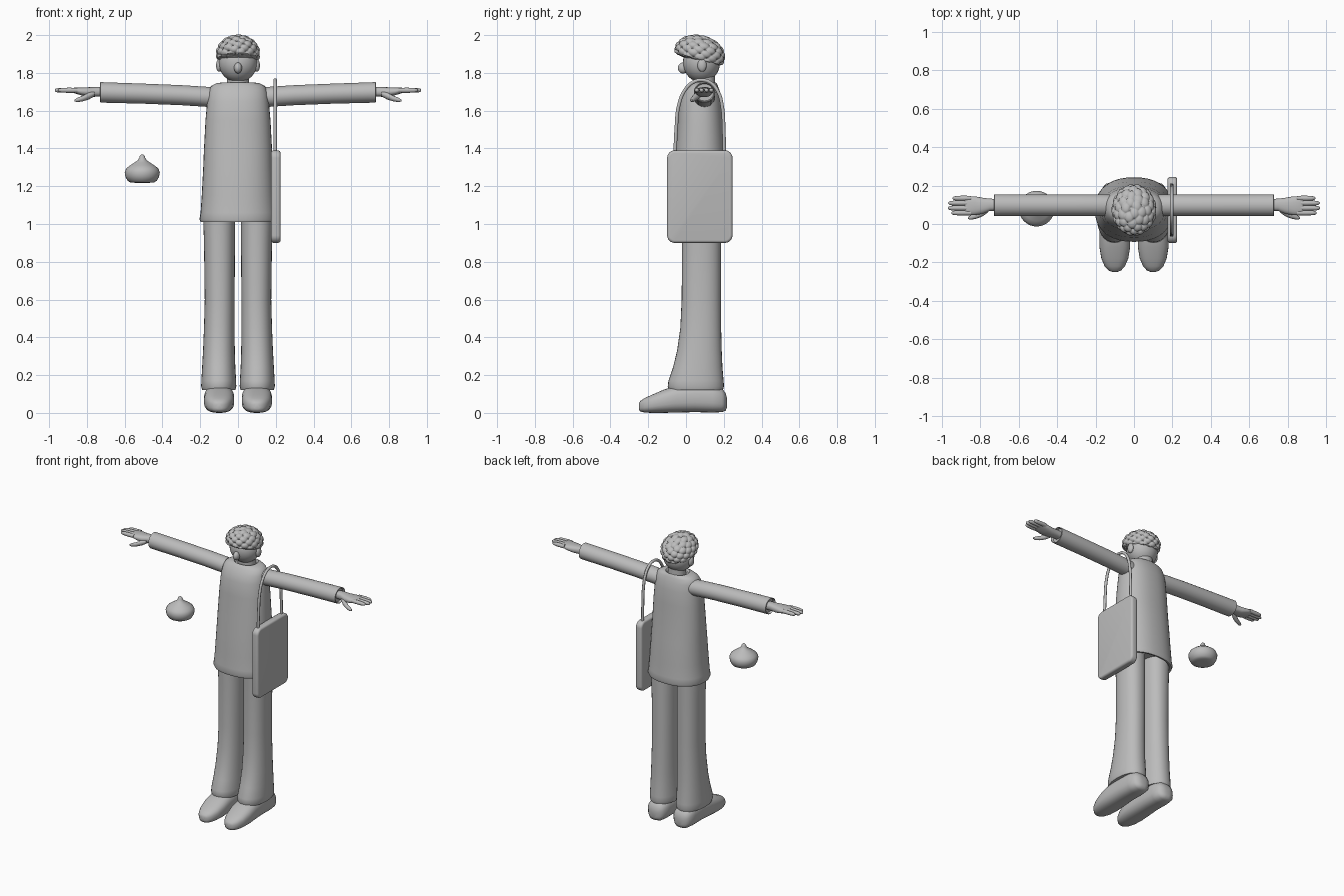
import bpy, bmesh, math
from mathutils import Vector, Matrix

if "Cube" in bpy.data.objects:
    bpy.data.objects.remove(bpy.data.objects["Cube"])

gray = bpy.data.materials.new("plain_gray")
gray.diffuse_color = (0.5, 0.5, 0.5, 1)
gray.use_nodes = True
gray.node_tree.nodes["Principled BSDF"].inputs["Base Color"].default_value = gray.diffuse_color


def finish(name, bm, angle=50):
    bmesh.ops.recalc_face_normals(bm, faces=bm.faces)
    mesh = bpy.data.meshes.new(name)
    bm.to_mesh(mesh)
    bm.free()
    ob = bpy.data.objects.new(name, mesh)
    bpy.context.collection.objects.link(ob)
    mesh.materials.append(gray)
    bpy.ops.object.select_all(action='DESELECT')
    ob.select_set(True)
    bpy.context.view_layer.objects.active = ob
    bpy.ops.object.shade_smooth_by_angle(angle=math.radians(angle))
    return ob


def add_loft(bm, rings, axis, n=32, power=2.0):
    """Rings are (centre, half size a, half size b) across the given axis."""
    loops = []
    for c, a, b in rings:
        loop = []
        for i in range(n):
            t = 2 * math.pi * i / n
            u, v = math.cos(t), math.sin(t)
            u = math.copysign(abs(u) ** (2 / power), u) * a
            v = math.copysign(abs(v) ** (2 / power), v) * b
            off = {'x': (0, u, v), 'y': (u, 0, v), 'z': (u, v, 0)}[axis]
            loop.append(bm.verts.new(Vector(c) + Vector(off)))
        loops.append(loop)
    for l1, l2 in zip(loops, loops[1:]):
        for i in range(n):
            j = (i + 1) % n
            bm.faces.new((l1[i], l1[j], l2[j], l2[i]))
    bm.faces.new(loops[0])
    bm.faces.new(loops[-1])


def loft(name, rings, axis, n=32, power=2.0):
    bm = bmesh.new()
    add_loft(bm, rings, axis, n, power)
    return finish(name, bm)


def ball(name, centre, size):
    bm = bmesh.new()
    bmesh.ops.create_uvsphere(bm, u_segments=32, v_segments=20, radius=1)
    bmesh.ops.transform(bm, matrix=Matrix.Translation(centre) @ Matrix.Diagonal((*size, 1)), verts=bm.verts)
    return finish(name, bm)


# Long loose top with an inward hem and rounded shoulders
torso = [(1.06, .075, .16, .12), (1.012, .075, .185, .15), (1.01, .075, .198, .163),
         (1.025, .075, .204, .168), (1.06, .075, .198, .164), (1.15, .075, .192, .157),
         (1.3, .075, .184, .145), (1.4, .075, .180, .133), (1.55, .077, .172, .122),
         (1.65, .078, .163, .113), (1.70, .082, .155, .098), (1.73, .087, .143, .082),
         (1.745, .09, .115, .072), (1.75, .092, .078, .066), (1.735, .092, .068, .058)]
loft("top_body", [((0, y, z), a, b) for z, y, a, b in torso], 'z', 40, 2.3)

for s, side in ((-1, "right"), (1, "left")):
    # Sleeve with a hollow cuff
    sleeve = [(.10, 1.667, .05), (.16, 1.673, .053), (.30, 1.682, .053), (.5, 1.69, .053),
              (.70, 1.696, .054), (.728, 1.697, .054), (.73, 1.697, .050), (.715, 1.697, .045)]
    loft(side + "_sleeve", [((s * x, .098, z), r + .003, r) for x, z, r in sleeve], 'x')

    # Hand: palm, four fingers and thumb
    bm = bmesh.new()
    palm = [(.70, .10, 1.70, .030, .026), (.75, .10, 1.70, .032, .026), (.79, .095, 1.698, .042, .026),
            (.83, .095, 1.702, .049, .021), (.865, .095, 1.707, .048, .015), (.88, .095, 1.708, .042, .010)]
    add_loft(bm, [((s * x, y, z), a, b) for x, y, z, a, b in palm], 'x', 20, 2.4)
    for y, tip in ((.134, .945), (.109, .968), (.083, .97), (.058, .952)):
        finger = [(.85, .013), (.90, .0135), (tip - .02, .012), (tip - .006, .009), (tip, .003)]
        add_loft(bm, [((s * x, y, 1.708), r, r) for x, r in finger], 'x', 12)
    thumb = [(.76, .075, 1.69, .014), (.79, .058, 1.678, .019), (.82, .043, 1.665, .015),
             (.85, .034, 1.657, .012), (.865, .031, 1.654, .005)]
    add_loft(bm, [((s * x, y, z), r, r) for x, y, z, r in thumb], 'x', 12)
    finish(side + "_hand", bm)

    # Flared trouser leg
    leg = [(1.06, .10, .08, .085, .105), (.9, .098, .082, .082, .103), (.6, .097, .081, .079, .104),
           (.45, .099, .078, .081, .108), (.33, .101, .071, .084, .118), (.24, .102, .062, .088, .131),
           (.17, .102, .053, .092, .146), (.14, .102, .052, .093, .149), (.122, .102, .053, .088, .143),
           (.125, .102, .055, .07, .12)]
    loft(side + "_trouser_leg", [((s * x, y, z), a, b) for z, x, y, a, b in leg], 'z', 32, 2.2)

    # Slip-on shoe with a tapered toe
    shoe = [(-.25, .012, .02, .05), (-.243, .032, .008, .062), (-.22, .053, .002, .078),
            (-.18, .070, 0, .096), (-.12, .080, 0, .122), (-.05, .080, .002, .145),
            (.05, .074, .004, .155), (.14, .073, .002, .15), (.19, .064, .004, .13),
            (.21, .045, .012, .105), (.217, .018, .03, .075)]
    loft(side + "_shoe", [((s * .1, y, (lo + hi) / 2), w, (hi - lo) / 2) for y, w, lo, hi in shoe], 'y', 28, 2.6)

    ball(side + "_ear", (s * .1, .085, 1.84), (.016, .024, .034))

# Neck, head and nose
loft("neck", [((0, .10, 1.70), .062, .058), ((0, .098, 1.76), .058, .055), ((0, .095, 1.83), .06, .06)], 'z')
ball("head", (0, .082, 1.855), (.102, .098, .105))
ball("nose", (0, -.016, 1.826), (.021, .027, .029))

# Curly hair: a tilted cap swollen into rounded curls
N = 90
curls = []
for i in range(N):
    z = 1 - 2 * (i + .5) / N
    r, t = math.sqrt(1 - z * z), i * math.pi * (3 - math.sqrt(5))
    curls.append(Vector((r * math.cos(t), r * math.sin(t), z)))
bm = bmesh.new()
bmesh.ops.create_icosphere(bm, subdivisions=6, radius=1)
for v in bm.verts:
    d = min((v.co - c).length for c in curls)
    swell = .86 + .14 * math.sqrt(max(0, 1 - (d / .24) ** 2))
    v.co = v.co * swell
    v.co = Vector((v.co.x * .118, v.co.y * .138, v.co.z * .098))
    if v.co.z < -.03:
        v.co.z = -.03 + (v.co.z + .03) * .25
place = Matrix.Translation((0, .073, 1.903)) @ Matrix.Rotation(math.radians(-15), 4, 'X')
bmesh.ops.transform(bm, matrix=place, verts=bm.verts)
finish("curly_hair", bm, 80)

# Flat shoulder bag: rounded corners first, then softened rims
bm = bmesh.new()
bmesh.ops.create_cube(bm, size=1)
bmesh.ops.transform(bm, matrix=Matrix.Translation((.2, .073, 1.145)) @ Matrix.Diagonal((.05, .346, .49, 1)), verts=bm.verts)
corners = [e for e in bm.edges if abs(e.verts[0].co.x - e.verts[1].co.x) > .01]
bmesh.ops.bevel(bm, geom=corners, offset=.04, segments=6, profile=.5, affect='EDGES')
rims = [e for e in bm.edges if abs(e.verts[0].co.x - e.verts[1].co.x) < .001]
bmesh.ops.bevel(bm, geom=rims, offset=.014, segments=4, profile=.5, affect='EDGES')
finish("shoulder_bag", bm)

# Bag strap looping over the shoulder
path = [(-.058, 1.37), (-.052, 1.5), (-.038, 1.63), (-.005, 1.71), (.04, 1.752), (.085, 1.762),
        (.13, 1.748), (.17, 1.70), (.192, 1.62), (.2, 1.5), (.203, 1.37)]
curve = bpy.data.curves.new("bag_strap", 'CURVE')
curve.dimensions = '3D'
curve.bevel_depth = .0095
curve.bevel_resolution = 3
spline = curve.splines.new('BEZIER')
spline.bezier_points.add(len(path) - 1)
for p, (y, z) in zip(spline.bezier_points, path):
    p.co = (.197, y, z)
    p.handle_left_type = p.handle_right_type = 'AUTO'
spline.resolution_u = 6
curve.materials.append(gray)
strap = bpy.data.objects.new("bag_strap", curve)
bpy.context.collection.objects.link(strap)

# Small floating drop with a pointed tip
drop = [(1.218, .03), (1.219, .06), (1.228, .077), (1.25, .089), (1.275, .093), (1.295, .084),
        (1.31, .065), (1.325, .042), (1.337, .024), (1.35, .016), (1.36, .013), (1.368, .005)]
loft("floating_drop", [((-.507, .08, z), r, r) for z, r in drop], 'z')
